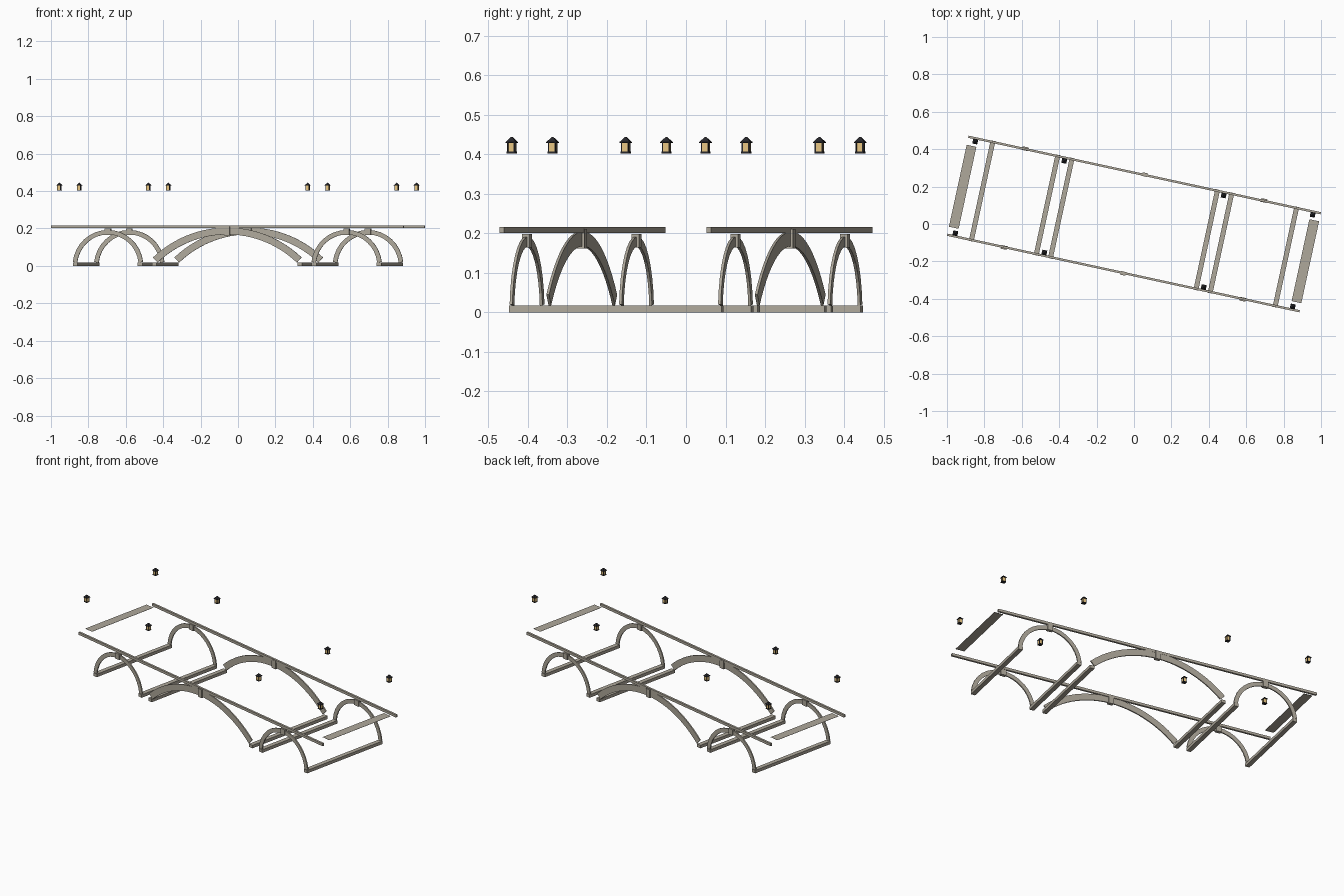
import bpy, bmesh, math
from mathutils import Matrix

if "Cube" in bpy.data.objects:
    bpy.data.objects.remove(bpy.data.objects["Cube"])

TURN = Matrix.Rotation(math.radians(-12.25), 4, 'Z')   # whole bridge is skewed on the grid
SIDE_V = 0.268                                          # distance of each bridge face from the axis


def material(name, rgb):
    m = bpy.data.materials.new(name)
    m.diffuse_color = (*rgb, 1)
    m.use_nodes = True
    m.node_tree.nodes["Principled BSDF"].inputs["Base Color"].default_value = m.diffuse_color
    return m


STONE = material("warm_grey_stone", (0.43, 0.395, 0.33))
IRON = material("dark_iron", (0.02, 0.02, 0.024))
GLASS = material("amber_glass", (0.80, 0.56, 0.22))


def finish(name, bm, mat):
    bmesh.ops.recalc_face_normals(bm, faces=bm.faces)
    bm.transform(TURN)
    me = bpy.data.meshes.new(name)
    bm.to_mesh(me)
    bm.free()
    me.materials.append(mat)
    ob = bpy.data.objects.new(name, me)
    bpy.context.collection.objects.link(ob)
    return ob


def add_box(bm, centre, size):
    mat = Matrix.Translation(centre) @ Matrix.Diagonal((*size, 1))
    bmesh.ops.create_cube(bm, size=1, matrix=mat)


def box(name, centre, size, mat=STONE):
    bm = bmesh.new()
    add_box(bm, centre, size)
    return finish(name, bm, mat)


def arch(name, u, v, half, rise, thick, segs, depth=0.007, spring=0.018):
    """Segmental arch ring: intrados half span and rise, radial thickness."""
    r = (half * half + rise * rise) / (2 * rise)
    zc = spring + rise - r
    a = math.asin(half / r)
    bm = bmesh.new()
    rings = []
    for i in range(segs + 1):
        t = -a + 2 * a * i / segs
        ring = []
        for rad, dv in ((r, -1), (r + thick, -1), (r + thick, 1), (r, 1)):
            ring.append(bm.verts.new((u + rad * math.sin(t), v + dv * depth / 2,
                                      zc + rad * math.cos(t))))
        rings.append(ring)
    for p, q in zip(rings, rings[1:]):
        for k in range(4):
            n = (k + 1) % 4
            bm.faces.new((p[k], p[n], q[n], q[k]))
    bm.faces.new(rings[0])
    bm.faces.new(rings[-1])
    return finish(name, bm, STONE)


# Both bridge faces: string course, three arch rings and their keystones
for label, s in (("front", -1), ("back", 1)):
    v = s * SIDE_V
    v_arch = s * 0.270
    box(f"{label}_string_course", (0, v, 0.209), (1.928, 0.012, 0.015))
    arch(f"{label}_main_arch", 0, v_arch, 0.381, 0.15, 0.037, 24)
    box(f"{label}_main_keystone", (0, v_arch, 0.187), (0.03, 0.02, 0.049))
    for end, e in (("left", -1), ("right", 1)):
        arch(f"{label}_{end}_arch", e * 0.653, v_arch, 0.168, 0.15, 0.024, 16)
        box(f"{label}_{end}_keystone", (e * 0.653, v_arch, 0.182), (0.032, 0.02, 0.034))

# Springing slabs under the arches, and thin landing pavings at both ends
for end, e in (("left", -1), ("right", 1)):
    for part, u in (("main", 0.398), ("pier", 0.476), ("bank", 0.831)):
        box(f"{end}_{part}_springing_slab", (e * u, 0, 0.009), (0.026, 0.55, 0.018))
    box(f"{end}_landing_paving", (e * 0.9375, 0, 0.2215), (0.053, 0.448, 0.001))


# Lanterns: iron base, corner posts and pyramid roof around a glass block
def lantern(name, u, v):
    bm = bmesh.new()
    add_box(bm, (u, v, 0.405), (0.022, 0.022, 0.004))
    for a in (-1, 1):
        for b in (-1, 1):
            add_box(bm, (u + a * 0.0085, v + b * 0.0085, 0.418), (0.003, 0.003, 0.024))
    add_box(bm, (u, v, 0.4305), (0.027, 0.027, 0.002))
    bmesh.ops.create_cone(bm, cap_ends=True, segments=4, radius1=0.0135 * math.sqrt(2),
                          radius2=0.002, depth=0.0135,
                          matrix=Matrix.Translation((u, v, 0.438)) @ Matrix.Rotation(math.pi / 4, 4, 'Z'))
    finish(name + "_frame", bm, IRON)
    box(name + "_glass", (u, v, 0.4183), (0.0175, 0.0175, 0.0225), GLASS)


for label, s in (("front", -1), ("back", 1)):
    for i, u in enumerate((-0.923, -0.436, 0.436, 0.923)):
        lantern(f"{label}_lantern_{i + 1}", u, s * 0.251)
